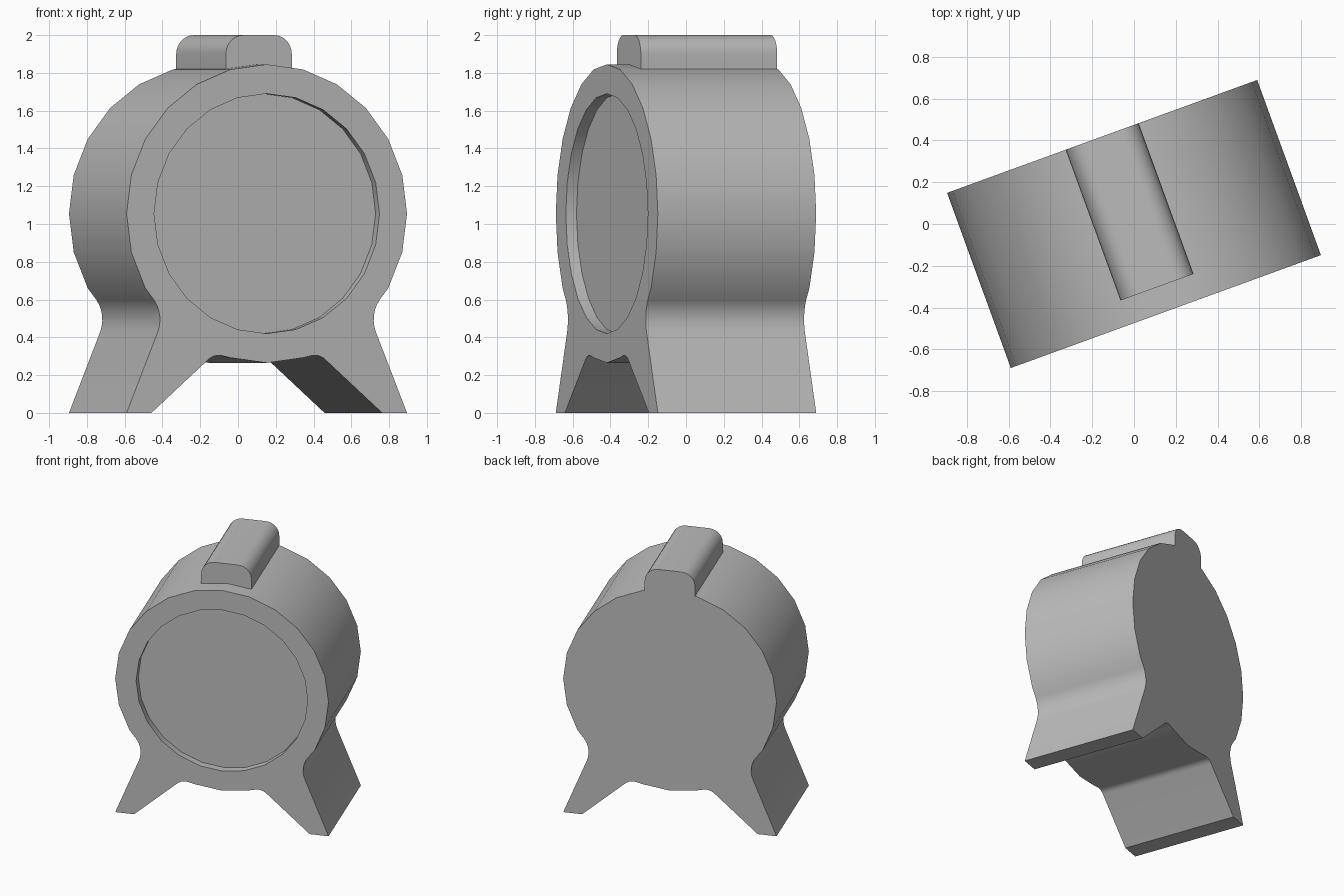
import bpy
import bmesh
from math import sin, cos, radians

cube = bpy.data.objects.get("Cube")
if cube:
    bpy.data.objects.remove(cube, do_unlink=True)

TURN = radians(20)
DEPTH = 0.446          # half depth
RADIUS, CENTRE_Z = 0.79, 1.055

grey = bpy.data.materials.new("plain grey")
grey.use_nodes = True
colour = (0.5, 0.5, 0.5, 1)
grey.diffuse_color = colour
grey.node_tree.nodes["Principled BSDF"].inputs["Base Color"].default_value = colour


def arc(cx, cz, r, start, end, steps):
    angles = [radians(start + (end - start) * i / steps) for i in range(steps + 1)]
    return [(cx + r * cos(a), cz + r * sin(a)) for a in angles]


def mirrored(half):
    """Close a right-hand half profile that starts and ends on the middle line."""
    return half + [(-x, z) for x, z in reversed(half[1:-1])]


def ring(bm, profile, y):
    return [bm.verts.new((x, y, z)) for x, z in profile]


def walls(bm, a, b):
    for i in range(len(a)):
        j = (i + 1) % len(a)
        bm.faces.new((a[i], a[j], b[j], b[i]))


def finish(bm, name):
    bmesh.ops.recalc_face_normals(bm, faces=bm.faces)
    mesh = bpy.data.meshes.new(name)
    bm.to_mesh(mesh)
    bm.free()
    mesh.materials.append(grey)
    obj = bpy.data.objects.new(name, mesh)
    bpy.context.collection.objects.link(obj)
    obj.rotation_euler.z = TURN
    bpy.ops.object.select_all(action="DESELECT")
    obj.select_set(True)
    bpy.context.view_layer.objects.active = obj
    bpy.ops.object.shade_smooth_by_angle(angle=radians(30))


# Drum with two splayed legs, and a round recess in its front
half = arc(0, CENTRE_Z, RADIUS, 90, -30, 8)
half += arc(0.782, 0.494, 0.18, 144, 202, 6)
half += [(RADIUS, 0), (0.65, 0)]
half += arc(0.27, 0.215, 0.09, 46, 105, 6)
half += arc(0, CENTRE_Z, RADIUS, -75, -90, 1)
outline = mirrored(half)
circle = arc(0, CENTRE_Z, 0.635, 0, 345, 23)

bm = bmesh.new()
back, front = ring(bm, outline, DEPTH), ring(bm, outline, -DEPTH)
rim, floor = ring(bm, circle, -DEPTH), ring(bm, circle, -DEPTH + 0.06)
walls(bm, back, front)
walls(bm, rim, floor)
bm.faces.new(back)
bm.faces.new(floor)
open_edges = [e for e in bm.edges if e.is_boundary]
bmesh.ops.triangle_fill(bm, edges=open_edges, use_beauty=True, normal=(0, -1, 0))
finish(bm, "body_with_legs")

# Rounded bar on top, flush with the back
top_half = [(0, 2)] + arc(0.086, 1.9, 0.1, 90, 0, 6) + [(0.186, 1.82), (0, CENTRE_Z + RADIUS)]
bar = mirrored(top_half)
bm = bmesh.new()
back, front = ring(bm, bar, DEPTH), ring(bm, bar, -0.322)
walls(bm, back, front)
bm.faces.new(back)
bm.faces.new(front)
finish(bm, "top_bar")
